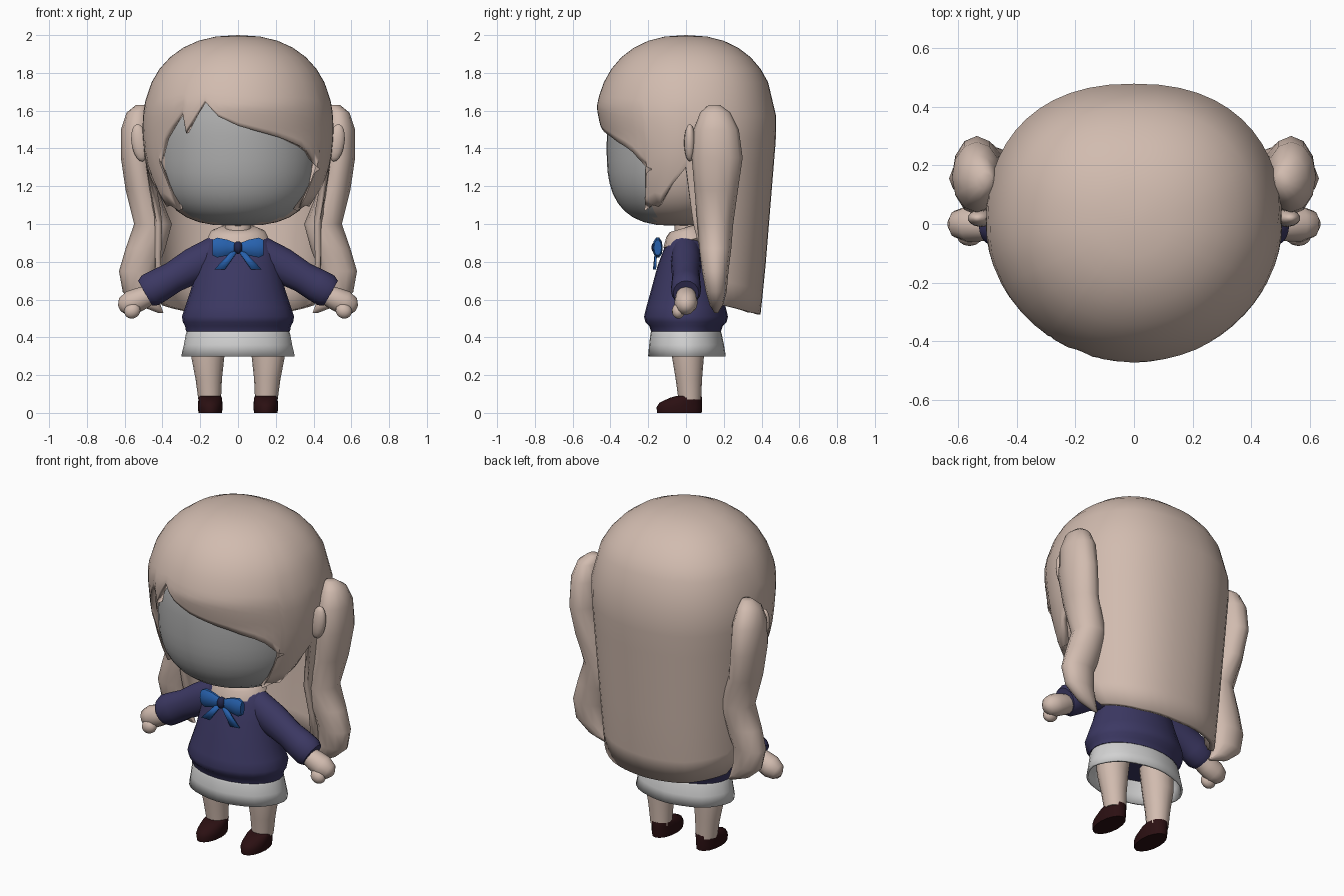
import bpy, bmesh, math
from mathutils import Matrix, Vector

cube = bpy.data.objects.get("Cube")
if cube:
    bpy.data.objects.remove(cube, do_unlink=True)


def material(name, rgb):
    m = bpy.data.materials.new(name)
    m.use_nodes = True
    m.diffuse_color = (*rgb, 1)
    b = m.node_tree.nodes["Principled BSDF"]
    b.inputs["Base Color"].default_value = (*rgb, 1)
    b.inputs["Roughness"].default_value = 0.8
    return m


BEIGE = material("beige", (0.64, 0.50, 0.43))
GREY = material("face grey", (0.42, 0.42, 0.42))
WHITE = material("skirt white", (0.64, 0.64, 0.64))
NAVY = material("navy", (0.045, 0.04, 0.125))
BLUE = material("blue", (0.02, 0.12, 0.42))
DARK = material("dark blue", (0.015, 0.02, 0.07))
MAROON = material("maroon", (0.024, 0.005, 0.006))


def finish(name, bm, mat, mirror=False, thick=0, angle=50):
    bmesh.ops.remove_doubles(bm, verts=bm.verts, dist=0.0005)
    bmesh.ops.recalc_face_normals(bm, faces=bm.faces)
    me = bpy.data.meshes.new(name)
    bm.to_mesh(me)
    bm.free()
    me.materials.append(mat)
    me.shade_smooth()
    me.set_sharp_from_angle(angle=math.radians(angle))
    ob = bpy.data.objects.new(name, me)
    bpy.context.collection.objects.link(ob)
    if thick:
        s = ob.modifiers.new("Thickness", 'SOLIDIFY')
        s.thickness = thick
        s.offset = -1
    if mirror:
        ob.modifiers.new("Mirror", 'MIRROR').use_mirror_merge = False
    return ob


def loft(name, rings, mat, n=16, matrix=None, caps=True, ripple=0, **kw):
    """Rings are (z, rx, ry, cx, cy), stacked along local z."""
    bm = bmesh.new()
    rows = []
    for k, ring in enumerate(rings):
        z, rx, ry, cx, cy = (tuple(ring) + (0, 0))[:5]
        row = []
        for i in range(n):
            a = 2 * math.pi * i / n
            f = 1 + ripple * k * math.cos(8 * a)
            row.append(bm.verts.new((cx + rx * f * math.cos(a), cy + ry * f * math.sin(a), z)))
        rows.append(row)
    for a, b in zip(rows, rows[1:]):
        for i in range(n):
            j = (i + 1) % n
            bm.faces.new((a[i], a[j], b[j], b[i]))
    if caps:
        bm.faces.new(rows[0])
        bm.faces.new(rows[-1])
    if matrix:
        bm.transform(matrix)
    return finish(name, bm, mat, **kw)


def along(start, end):
    """Matrix that puts local z on the line from start to end."""
    d = Vector(end) - Vector(start)
    return Matrix.Translation(start) @ d.to_track_quat('Z', 'Y').to_matrix().to_4x4()


def ball(name, centre, radii, mat, tilt=0, **kw):
    bm = bmesh.new()
    bmesh.ops.create_uvsphere(bm, u_segments=14, v_segments=9, radius=1)
    bm.transform(Matrix.Translation(centre) @ Matrix.Rotation(tilt, 4, 'Y') @ Matrix.Diagonal((*radii, 1)))
    return finish(name, bm, mat, **kw)


# Head, with the front coloured as the face
rings = []
for i in range(21):
    u = -math.cos(math.pi * i / 20)
    r = max(1 - abs(u) ** 2.8, 0.00001) ** (1 / 2.8)
    rings.append((1.4 + 0.41 * u, 0.43 * r, 0.38 * r, 0, -0.04))
head = loft("head", rings, BEIGE, n=40, angle=80)
head.data.materials.append(GREY)
for p in head.data.polygons:
    if p.center.y < -0.16:
        p.material_index = 1

# Hair shell: lower edge as (degrees from the front, height) on each side
SIDE = [(64, 1.07), (72, 1.10), (78, 1.09), (84, 1.2), (90, 1.3), (94, 1.0),
        (105, 0.64), (115, 0.57), (150, 0.53), (180, 0.52)]
LEFT = [(0, 1.52), (12, 1.49), (25, 1.46), (42, 1.41), (49, 1.38), (60, 1.3)] + SIDE
RIGHT = [(12, 1.57), (21, 1.65), (33, 1.48), (36, 1.59), (50, 1.45), (58, 1.32)] + SIDE[:-1]
edge = [(-a, z) for a, z in reversed(RIGHT)] + LEFT
edge = [(-180, 0.52)] + edge
columns = []
for (a, za), (b, zb) in zip(edge, edge[1:]):
    n = math.ceil((b - a) / 8)
    columns += [(a + (b - a) * i / n, za + (zb - za) * i / n) for i in range(n)]


def spow(v, p):
    return math.copysign(abs(v) ** p, v)


def hair_point(deg, z):
    d = max(1.5 - z, 0)
    s = max(1 - (max(z - 1.5, 0) / 0.5) ** 2.3, 0) ** (1 / 2.3)
    w = min(max((abs(deg) - 84) / 20, 0), 1)          # 0 at the front, 1 at the back
    if 62 < abs(deg) < 86:                            # side locks lean forward
        deg -= math.copysign(13 * max(1.3 - z, 0) / 0.23, deg)
    t = math.radians(deg)
    sx, cy = math.sin(t), -math.cos(t)
    if cy > 0:
        sx, cy = spow(sx, 0.87), spow(cy, 0.87)
    front = 1 - 1.1 * min(d, 0.45) ** 2
    tuck = 0.05 * max(0.75 - z, 0)
    fx = front * (1 - w) + (1 - 0.14 * d) * w
    fy = front * (1 - 0.09 * min(max((1.62 - z) / 0.16, 0), 1)) * (1 - w) + (1 - 0.17 * d - tuck) * w
    return (0.505 * s * fx * sx, 0.48 * s * fy * cy, z)


bm = bmesh.new()
grid = []
for deg, bottom in columns:
    zs = [1.5 + 0.5 * math.cos(math.radians(10 * i)) for i in range(7)]
    zs += [1.7 + (bottom - 1.7) * i / 9 for i in range(1, 10)]
    grid.append([bm.verts.new(hair_point(deg, z)) for z in zs])
for i, a in enumerate(grid):
    b = grid[(i + 1) % len(grid)]
    for j in range(len(a) - 1):
        bm.faces.new((a[j], a[j + 1], b[j + 1], b[j]))
finish("hair", bm, BEIGE, thick=0.03, angle=70)

# Side tails and the rounded pieces that hold them
loft("hair_tail", [
    (1.63, 0.03, 0.03, 0.51, 0.15), (1.59, 0.06, 0.08, 0.53, 0.155), (1.5, 0.085, 0.12, 0.535, 0.16),
    (1.35, 0.085, 0.135, 0.535, 0.165), (1.18, 0.085, 0.115, 0.51, 0.16), (1.0, 0.1, 0.095, 0.45, 0.155),
    (0.87, 0.105, 0.085, 0.49, 0.155), (0.75, 0.1, 0.07, 0.53, 0.155), (0.64, 0.09, 0.055, 0.52, 0.16),
    (0.57, 0.06, 0.035, 0.47, 0.16), (0.53, 0.015, 0.01, 0.41, 0.16)], BEIGE, n=12, mirror=True, angle=80)
ball("hair_tie", (0.52, 0.02, 1.43), (0.045, 0.03, 0.1), BEIGE, tilt=0.15, mirror=True)

# Neck and collar
loft("neck", [(0.88, 0.07, 0.06), (1.04, 0.07, 0.06)], BEIGE)
loft("collar", [(-0.06, 0.12, 0.1), (-0.02, 0.168, 0.13), (0.03, 0.145, 0.1), (0.05, 0.1, 0.075)],
     BEIGE, matrix=Matrix.Translation((0, 0, 0.93)) @ Matrix.Rotation(0.28, 4, 'X'))

# Sweater with a gathered hem
loft("sweater", [
    (0.43, 0.275, 0.185), (0.46, 0.28, 0.195), (0.48, 0.292, 0.215), (0.51, 0.297, 0.222),
    (0.56, 0.28, 0.21), (0.65, 0.25, 0.185), (0.78, 0.22, 0.15), (0.86, 0.2, 0.12),
    (0.92, 0.165, 0.095), (0.96, 0.11, 0.07)], NAVY, n=24)
loft("sleeve", [
    (0, 0.075, 0.09), (0.15, 0.08, 0.095), (0.28, 0.073, 0.082), (0.36, 0.078, 0.088),
    (0.42, 0.08, 0.09), (0.45, 0.068, 0.075)], NAVY,
    matrix=along((0.1, 0, 0.855), (0.49, 0, 0.635)), mirror=True)

# Mitten hands
loft("hand", [(0, 0.05, 0.05), (0.06, 0.058, 0.06), (0.12, 0.062, 0.065), (0.17, 0.045, 0.048), (0.19, 0.015, 0.015)],
     BEIGE, n=12, matrix=along((0.455, 0, 0.63), (0.63, 0, 0.555)), mirror=True)
ball("thumb", (0.56, -0.04, 0.54), (0.045, 0.035, 0.04), BEIGE, tilt=0.5, mirror=True)

# Skirt
loft("skirt", [(0.45, 0.26, 0.175), (0.42, 0.275, 0.188), (0.36, 0.285, 0.197, 0, 0.003), (0.3, 0.298, 0.204, 0, 0.005)],
     WHITE, n=32, caps=False, ripple=0.003, thick=0.012)

# Legs and shoes
loft("leg", [(0.07, 0.06, 0.06, 0.15, 0.02), (0.18, 0.07, 0.07, 0.155, 0.015),
             (0.3, 0.088, 0.085, 0.16, 0.01), (0.45, 0.1, 0.09, 0.15, 0.01)], BEIGE, mirror=True)
loft("shoe", [(0, 0.062, 0.118, 0.147, -0.035), (0.03, 0.066, 0.121, 0.147, -0.035),
              (0.055, 0.064, 0.112, 0.147, -0.027), (0.08, 0.062, 0.085, 0.147, 0),
              (0.09, 0.058, 0.065, 0.148, 0.017)], MAROON, mirror=True)

# Bow
loft("bow_loop", [(0.01, 0.015, 0.025), (0.06, 0.022, 0.045), (0.11, 0.027, 0.055), (0.135, 0.02, 0.042)],
     BLUE, n=10, matrix=along((0, -0.15, 0.875), (1, -0.15, 0.875)), mirror=True)
ball("bow_knot", (0, -0.155, 0.875), (0.025, 0.028, 0.034), DARK)
bm = bmesh.new()
bm.faces.new([bm.verts.new(c) for c in (
    (0.0, -0.165, 0.86), (0.04, -0.165, 0.85), (0.125, -0.17, 0.76), (0.07, -0.175, 0.76))])
finish("bow_ribbon", bm, BLUE, mirror=True, thick=0.012)
